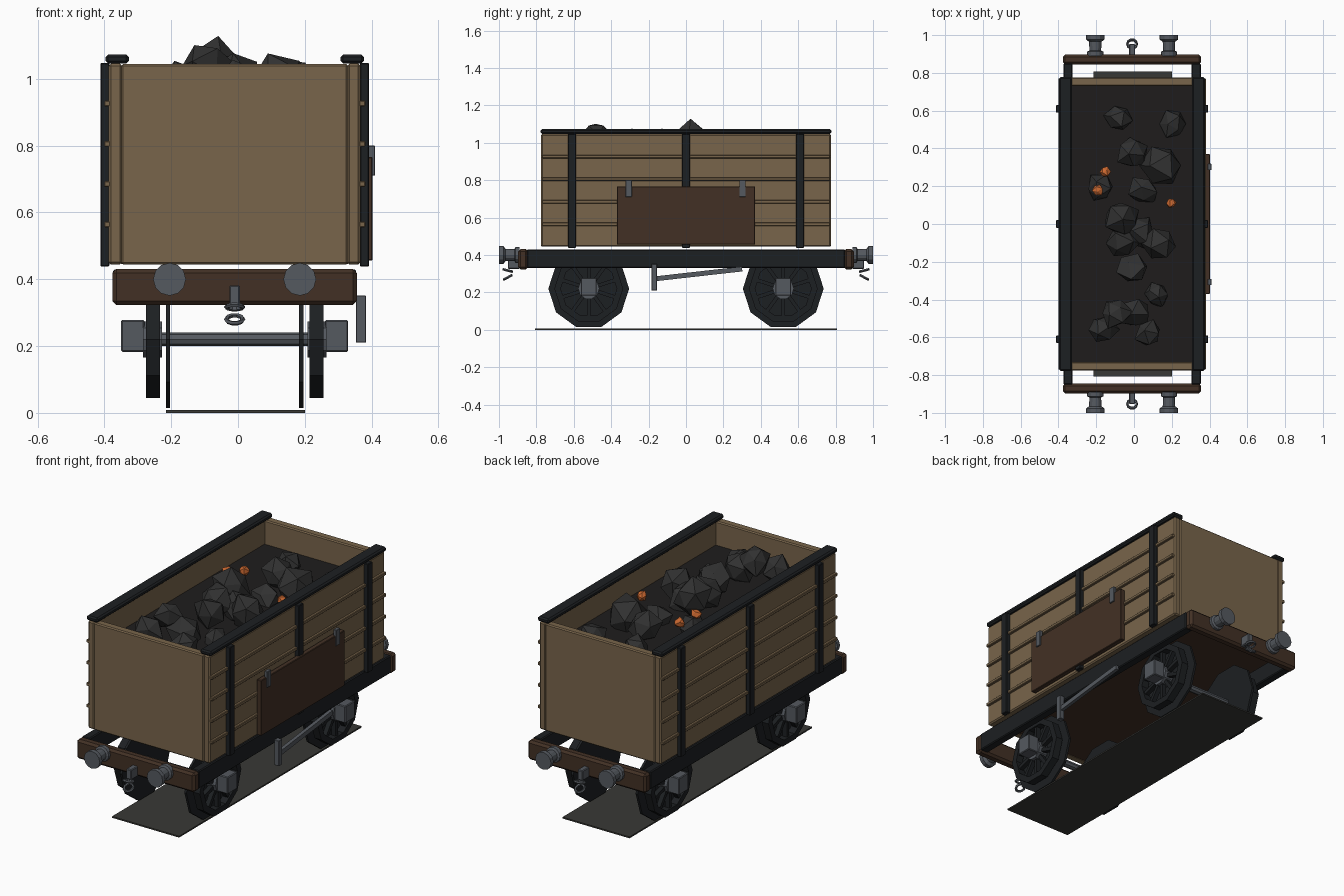
import bpy, bmesh, math, random
from mathutils import Vector, Matrix

if "Cube" in bpy.data.objects:
    bpy.data.objects.remove(bpy.data.objects["Cube"])

random.seed(7)
CX = -0.01  # wagon centreline


def mat(name, r, g, b):
    m = bpy.data.materials.new(name)
    m.diffuse_color = (r, g, b, 1)
    m.use_nodes = True
    m.node_tree.nodes["Principled BSDF"].inputs["Base Color"].default_value = m.diffuse_color
    return m


WOOD = mat("tan_wood", 0.19, 0.13, 0.07)
DARK = mat("dark_wood", 0.055, 0.03, 0.018)
IRON = mat("black_iron", 0.012, 0.014, 0.016)
STEEL = mat("steel", 0.09, 0.10, 0.115)
COAL = mat("coal", 0.03, 0.03, 0.03)
BED = mat("coal_dust", 0.013, 0.012, 0.012)
EMBER = mat("ember", 0.6, 0.14, 0.03)
GROUND = mat("track_bed", 0.04, 0.04, 0.036)


def finish(name, bm, material):
    bmesh.ops.recalc_face_normals(bm, faces=bm.faces)
    me = bpy.data.meshes.new(name)
    bm.to_mesh(me)
    bm.free()
    ob = bpy.data.objects.new(name, me)
    bpy.context.collection.objects.link(ob)
    me.materials.append(material)
    return ob


def box(name, x, y, z, material, bevel=0.0):
    """Box from (min, max) pairs."""
    bm = bmesh.new()
    size = [max(p) - min(p) for p in (x, y, z)]
    mid = [sum(p) / 2 for p in (x, y, z)]
    bmesh.ops.create_cube(bm, size=1, matrix=Matrix.Translation(mid) @ Matrix.Diagonal((*size, 1)))
    ob = finish(name, bm, material)
    if bevel:
        mod = ob.modifiers.new("bevel", "BEVEL")
        mod.width, mod.segments = bevel, 1
    return ob


def lathe(name, profile, origin, axis, material, n=10, closed=False):
    """Revolve (radius, distance) points around an axis; vertices start at the horizontal."""
    axis = Vector(axis)
    up = Vector((0, 0, 1))
    side = up.cross(axis)
    bm = bmesh.new()
    rings = []
    for r, d in profile:
        rings.append([bm.verts.new(Vector(origin) + axis * d + r * (
            side * math.cos(2 * math.pi * i / n) + up * math.sin(2 * math.pi * i / n))) for i in range(n)])
    pairs = list(zip(rings, rings[1:]))
    if closed:
        pairs.append((rings[-1], rings[0]))
    for a, b in pairs:
        for i in range(n):
            bm.faces.new((a[i], a[(i + 1) % n], b[(i + 1) % n], b[i]))
    if not closed:
        bm.faces.new(rings[0])
        bm.faces.new(rings[-1])
    return finish(name, bm, material)


def sx(s, a, b):
    return (CX + s * a, CX + s * b)


# track plate under the wheels
box("track_plate", (-0.215, 0.2), (-0.807, 0.807), (0, 0.008), GROUND)

# wooden body: floor, ends, sides with ridges, straps and capping
box("floor", (CX - 0.34, CX + 0.34), (-0.74, 0.74), (0.446, 0.48), DARK)
for s, side in ((-1, "left"), (1, "right")):
    box(side + "_wall", sx(s, 0.337, 0.377), (-0.775, 0.775), (0.444, 1.046), WOOD, 0.007)
    for k in range(1, 5):
        z = 0.444 + 0.1205 * k
        box(f"{side}_plank_ridge_{k}", sx(s, 0.37, 0.391), (-0.77, 0.77), (z - 0.009, z + 0.009), WOOD, 0.003)
    for k, y in enumerate((-0.61, 0, 0.61)):
        box(f"{side}_strap_{k}", sx(s, 0.375, 0.402), (y - 0.021, y + 0.021), (0.438, 1.048), IRON, 0.003)
    box(side + "_top_rail", sx(s, 0.317, 0.387), (-0.777, 0.777), (1.046, 1.073), IRON, 0.008)
for s, end in ((-1, "front"), (1, "back")):
    box(end + "_wall", (CX - 0.34, CX + 0.34), (s * 0.73, s * 0.776), (0.444, 1.044), WOOD, 0.006)

# drop door on the right side
box("side_door", (0.375, 0.403), (-0.37, 0.37), (0.456, 0.766), DARK, 0.003)
for k, y in enumerate((-0.307, 0.302)):
    box(f"door_hinge_{k}", (0.39, 0.41), (y - 0.017, y + 0.017), (0.71, 0.8), STEEL, 0.002)

# underframe
for s, side in ((-1, "left"), (1, "right")):
    box(side + "_solebar", sx(s, 0.315, 0.364), (-0.85, 0.85), (0.33, 0.43), IRON, 0.005)
for s, end in ((-1, "front"), (1, "back")):
    box(end + "_headstock", (CX - 0.366, CX + 0.366), (s * 0.845, s * 0.897), (0.323, 0.431), DARK, 0.012)

    # buffers with collar, shank and head
    for t, side in ((-1, "left"), (1, "right")):
        prof = [(0.043, 0.89), (0.043, 0.912), (0.031, 0.918), (0.033, 0.965), (0.049, 0.977), (0.049, 1.0)]
        lathe(f"{end}_{side}_buffer", prof, (CX + t * 0.195, 0, 0.4), (0, s, 0), STEEL, 12)

    # hook and chain links
    box(end + "_hook", (CX - 0.016, CX + 0.016), (s * 0.89, s * 0.953), (0.325, 0.382), STEEL, 0.004)
    for k, (z, tilt) in enumerate(((0.317, 0.25), (0.28, -0.5))):
        bpy.ops.mesh.primitive_torus_add(major_segments=10, minor_segments=5, major_radius=0.025,
                                         minor_radius=0.007, location=(CX, s * 0.953, z),
                                         rotation=(s * tilt, 0, 0))
        ob = bpy.context.object
        ob.name = f"{end}_chain_link_{k}"
        ob.data.materials.append(STEEL)

# wheelsets
HUB_Z = 0.22
for y, end in ((-0.52, "front"), (0.52, "back")):
    lathe(end + "_axle", [(0.02, -0.29), (0.02, 0.29)], (CX, y, HUB_Z), (1, 0, 0), STEEL, 8)
    for s, side in ((-1, "left"), (1, "right")):
        name = f"{end}_{side}"
        o, ax = (CX, y, HUB_Z), (s, 0, 0)
        lathe(name + "_flange", [(0.216, 0.193), (0.216, 0.206)], o, ax, IRON)
        lathe(name + "_tyre", [(0.184, 0.224), (0.184, 0.266), (0.15, 0.266), (0.15, 0.224)], o, ax, IRON, closed=True)
        lathe(name + "_hub", [(0.057, 0.218), (0.057, 0.275)], o, ax, STEEL)
        bm = bmesh.new()
        for k in range(10):
            m = (Matrix.Translation((CX + s * 0.245, y, HUB_Z)) @ Matrix.Rotation(math.radians(36 * k), 4, "X")
                 @ Matrix.Translation((0, 0, 0.1)) @ Matrix.Diagonal((0.026, 0.02, 0.12, 1)))
            bmesh.ops.create_cube(bm, size=1, matrix=m)
        finish(name + "_spokes", bm, IRON)
        box(name + "_axle_box", sx(s, 0.27, 0.34), (y - 0.042, y + 0.042), (0.183, 0.278), STEEL, 0.004)

# brake lever on the right side
a, b = Vector((0.368, -0.17, 0.272)), Vector((0.368, 0.3, 0.325))
lever = box("brake_lever", (-0.01, 0.01), (-(b - a).length / 2, (b - a).length / 2), (-0.013, 0.013), STEEL)
lever.location = (a + b) / 2
lever.rotation_euler.x = math.atan2(b.z - a.z, b.y - a.y)
box("brake_handle", (0.353, 0.383), (-0.185, -0.155), (0.21, 0.352), STEEL, 0.002)

# coal load
box("coal_bed", (CX - 0.338, CX + 0.338), (-0.735, 0.735), (0.8, 0.91), BED)


def lump(name, x, y, z, r, material):
    bm = bmesh.new()
    bmesh.ops.create_icosphere(bm, subdivisions=1, radius=r)
    for v in bm.verts:
        v.co *= random.uniform(0.75, 1.15)
    bmesh.ops.rotate(bm, verts=bm.verts, matrix=Matrix.Rotation(random.uniform(0, 6.28), 3, (1, 0.6, 0.3)))
    ob = finish(name, bm, material)
    ob.location = (x, y, z)


lumps = [(-.08, .56, .93, .085), (.21, .53, .92, .075), (-.01, .37, .97, .095), (.15, .31, .95, .115),
         (-.18, .19, .93, .08), (-.06, .03, 1.02, .1), (-.07, -.1, .99, .1), (.14, -.11, .98, .1),
         (-.01, -.24, .99, .09), (.12, -.37, .93, .075), (-.17, -.56, .97, .09), (-.1, -.47, 1.04, .085),
         (.0, -.47, .96, .09), (.08, -.58, .94, .08), (.05, .18, .92, .08), (.03, -.04, .95, .09)]
for k, (x, y, z, r) in enumerate(lumps):
    lump(f"coal_lump_{k}", x, y, z, r, COAL)
for k, (x, y, z) in enumerate(((-.155, .275, .99), (-.19, .18, 1.01), (.195, .11, .98))):
    lump(f"ember_{k}", x, y, z, 0.03, EMBER)
